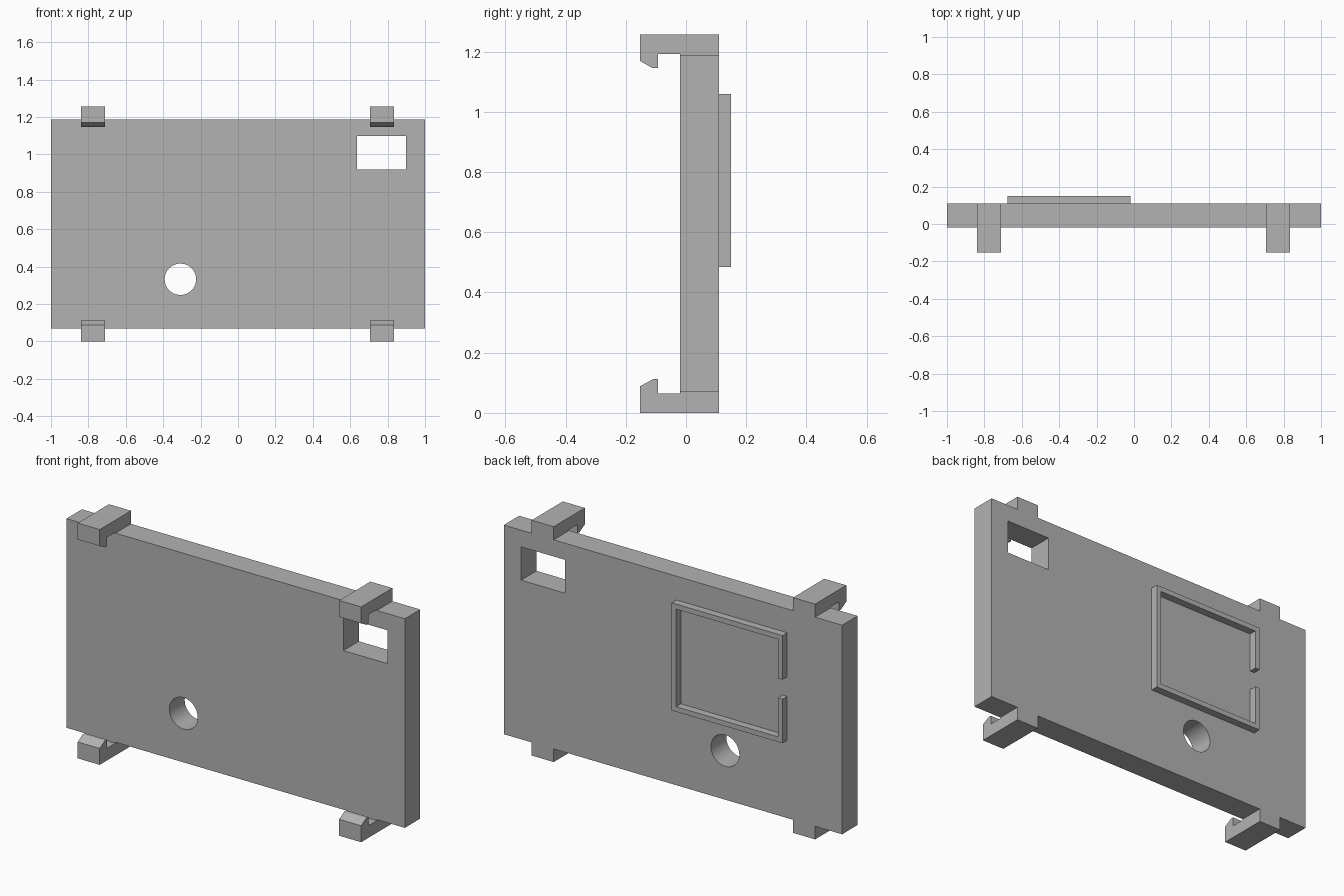
import bpy
import bmesh

cube = bpy.data.objects.get("Cube")
if cube:
    bpy.data.objects.remove(cube, do_unlink=True)

grey = bpy.data.materials.new("plain grey")
grey.use_nodes = True
colour = (0.45, 0.45, 0.45, 1)
grey.diffuse_color = colour
grey.node_tree.nodes["Principled BSDF"].inputs["Base Color"].default_value = colour

FRONT, BACK = -0.02, 0.11
BOTTOM, TOP, HEIGHT = 0.07, 1.187, 1.257


def finish(name, bm):
    bmesh.ops.recalc_face_normals(bm, faces=bm.faces)
    mesh = bpy.data.meshes.new(name)
    bm.to_mesh(mesh)
    bm.free()
    mesh.materials.append(grey)
    obj = bpy.data.objects.new(name, mesh)
    bpy.context.collection.objects.link(obj)
    return obj


def prism(name, outline, offset):
    """Extrude a closed outline of 3D points along an offset."""
    bm = bmesh.new()
    face = bm.faces.new([bm.verts.new(p) for p in outline])
    ext = bmesh.ops.extrude_face_region(bm, geom=[face])
    verts = [g for g in ext["geom"] if isinstance(g, bmesh.types.BMVert)]
    bmesh.ops.translate(bm, verts=verts, vec=offset)
    return finish(name, bm)


def slab(name, x0, x1, y0, y1, z0, z1):
    outline = [(x0, y0, z0), (x1, y0, z0), (x1, y0, z1), (x0, y0, z1)]
    return prism(name, outline, (0, y1 - y0, 0))


def cut(target, cutter):
    mod = target.modifiers.new(cutter.name, 'BOOLEAN')
    mod.operation = 'DIFFERENCE'
    mod.solver = 'EXACT'
    mod.object = cutter
    bpy.context.view_layer.objects.active = target
    bpy.ops.object.modifier_apply(modifier=mod.name)
    bpy.data.objects.remove(cutter, do_unlink=True)


# Panel with a rectangular window and a round hole
panel = slab("panel", -1, 1, FRONT, BACK, BOTTOM, TOP)
cut(panel, slab("window_cutter", 0.637, 0.897, -0.2, 0.3, 0.92, 1.098))
bpy.ops.mesh.primitive_cylinder_add(vertices=64, radius=0.084, depth=0.6,
                                    location=(-0.308, 0, 0.332),
                                    rotation=(1.570796, 0, 0))
cut(panel, bpy.context.object)
bpy.ops.object.select_all(action='DESELECT')
panel.select_set(True)
bpy.context.view_layer.objects.active = panel
bpy.ops.object.shade_smooth_by_angle(angle=0.5)

# Raised frame on the back, open at the middle of its right side
frame = slab("raised_frame", -0.675, -0.02, BACK, 0.15, 0.485, 1.06)
wall = 0.027
cut(frame, slab("frame_cutter", -0.675 + wall, -0.02 - wall, 0, 0.3,
                0.485 + wall, 1.06 - wall))
cut(frame, slab("gap_cutter", -0.8, -0.6, 0, 0.3, 0.72, 0.825))

# Four clips hooking forward over the top and bottom edges
hook = [(BACK, 0), (-0.153, 0), (-0.153, 0.088), (-0.11, 0.112),
        (-0.093, 0.112), (-0.093, 0.065), (FRONT, 0.065),
        (FRONT, BOTTOM), (BACK, BOTTOM)]
for side, x in (("right", -0.84), ("left", 0.705)):
    prism("bottom_clip_" + side, [(x, y, z) for y, z in hook], (0.13, 0, 0))
    prism("top_clip_" + side, [(x, y, HEIGHT - z) for y, z in hook], (0.13, 0, 0))
